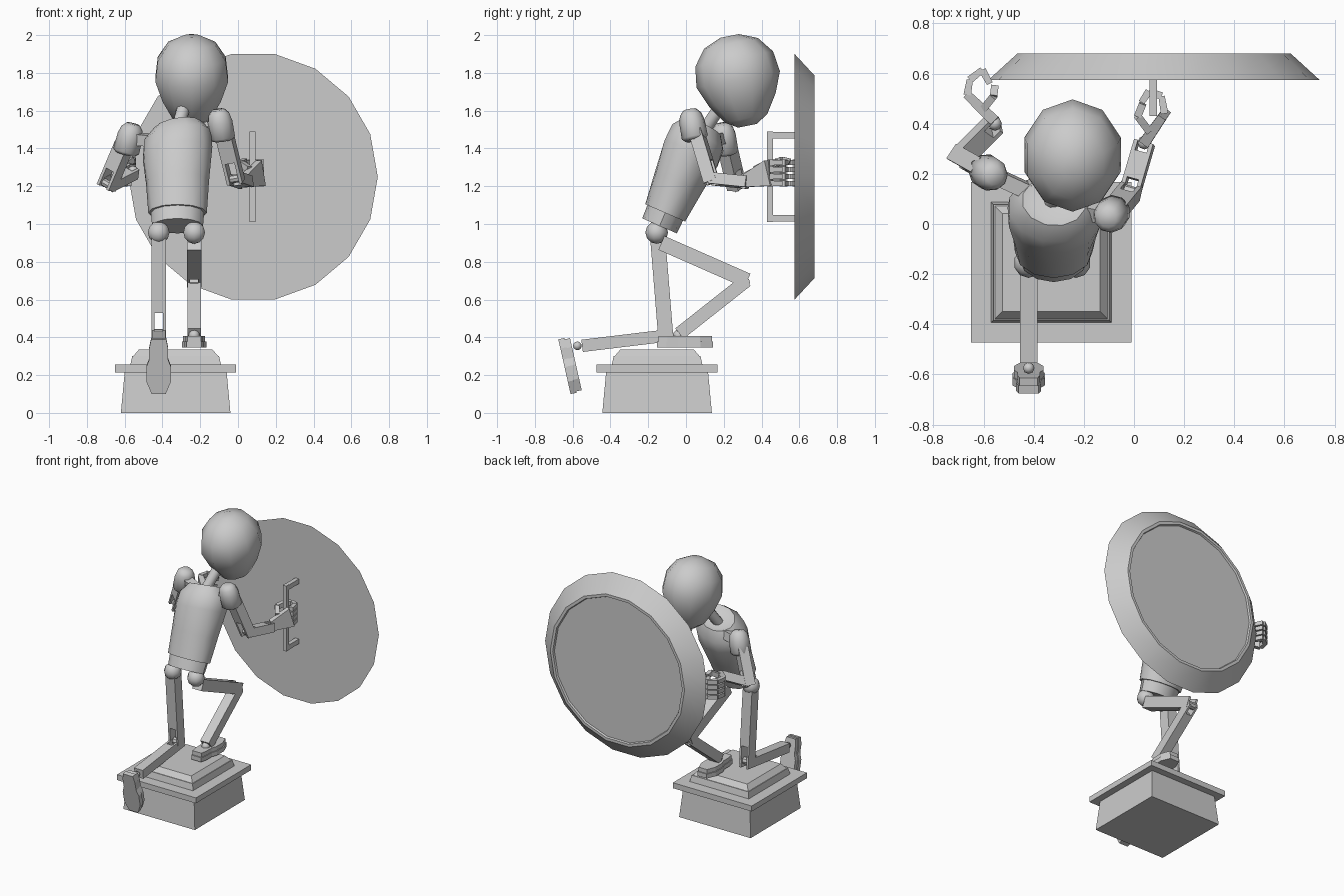
import bpy, bmesh
from math import sin, cos, pi, radians
from mathutils import Vector as V, Matrix

if "Cube" in bpy.data.objects:
    bpy.data.objects.remove(bpy.data.objects["Cube"])

X, Y, Z = V((1, 0, 0)), V((0, 1, 0)), V((0, 0, 1))


def frame(p, q, side=X):
    """Matrix at p whose local z points to q and local x lies near side."""
    p, q = V(p), V(q)
    z = (q - p).normalized()
    y = z.cross(side).normalized()
    m = Matrix((y.cross(z), y, z)).transposed().to_4x4()
    m.translation = p
    return m


def ring(rx, ry, h, n=4, phase=0, yaw=0, cx=0, cy=0, roll=0):
    pts = []
    for i in range(n):
        a = 2 * pi * i / n + phase
        x, y = rx * cos(a), ry * sin(a)
        c, s = cos(yaw), sin(yaw)
        pts.append(V((cx + x * c - y * s, cy + x * s + y * c, h + roll * x)))
    return pts


def rect(w, d, h, cx=0, cy=0):
    k = 2 ** 0.5 / 2
    return ring(w * k, d * k, h, 4, pi / 4, cx=cx, cy=cy)


def loft(bm, m, rings):
    vs = [[bm.verts.new(m @ p) for p in r] for r in rings]
    n = len(vs[0])
    for a, b in zip(vs, vs[1:]):
        for i in range(n):
            j = (i + 1) % n
            bm.faces.new((a[i], a[j], b[j], b[i]))
    bm.faces.new(vs[0][::-1])
    bm.faces.new(vs[-1])


def make(name, bm, smooth=0):
    bmesh.ops.recalc_face_normals(bm, faces=bm.faces)
    me = bpy.data.meshes.new(name)
    bm.to_mesh(me)
    bm.free()
    ob = bpy.data.objects.new(name, me)
    bpy.context.collection.objects.link(ob)
    if smooth:
        bpy.ops.object.select_all(action='DESELECT')
        ob.select_set(True)
        bpy.context.view_layer.objects.active = ob
        bpy.ops.object.shade_smooth_by_angle(angle=radians(smooth))


def solid(name, m, rings, smooth=0):
    bm = bmesh.new()
    loft(bm, m, rings)
    make(name, bm, smooth)


def bar(bm, p, q, w, d, side=X, w2=None, d2=None):
    loft(bm, frame(p, q, side), [rect(w, d, 0), rect(w2 or w, d2 or d, (V(q) - V(p)).length)])


def limb(name, p, q, w, d, side=X, f0=0.0, f1=1.0):
    """Box limb, solid between f0 and f1, with two prongs beyond either end."""
    bm = bmesh.new()
    m, L, t = frame(p, q, side), (V(q) - V(p)).length, w * 0.2
    loft(bm, m, [rect(w, d, f0 * L), rect(w, d, f1 * L)])
    for a, b in ((0, f0), (f1, 1)):
        if b - a > 0.01:
            for s in (-1, 1):
                c = s * (w - t) / 2
                loft(bm, m, [rect(t, d, a * L, c), rect(t, d, b * L, c)])
    make(name, bm)


def ball(name, c, r, n=10):
    bm = bmesh.new()
    bmesh.ops.create_uvsphere(bm, u_segments=n, v_segments=6, radius=r, matrix=Matrix.Translation(c))
    make(name, bm, 60)


def peg(name, c, axis, half, r=0.02):
    c, axis = V(c), V(axis).normalized()
    solid(name, frame(c - axis * half, c + axis * half, Z), [ring(r, r, h, 8) for h in (0, 2 * half)], 30)


# Stepped plinth
for name, w0, w1, z0, z1 in (("plinth_base", .58, .54, 0, .215), ("plinth_slab", .64, .64, .215, .255),
                             ("plinth_step", .48, .46, .255, .30), ("plinth_top", .45, .39, .30, .335)):
    solid(name, Matrix.Translation((-.33, -.153, 0)), [rect(w0, w0, z0), rect(w1, w1, z1)])

# Round shield with recessed face, and its grip
solid("shield", frame((.08, .575, 1.25), (.08, 1, 1.25)),
      [ring(r, r, h, 18) for r, h in ((.66, 0), (.545, .105), (.525, .105), (.52, .092))], 20)
bm = bmesh.new()
bar(bm, (.077, .445, 1.01), (.077, .445, 1.49), .03, .03)
for z in (1.03, 1.47):
    bar(bm, (.077, .45, z), (.077, .58, z), .03, .035)
make("shield_grip", bm)

# Torso: leaning pelvis and twisted chest
T = frame((-.32, -.14, .99), (-.32, .09, 1.52))
# local y points to the back-down side here, so the twist is taken about the lean axis
solid("pelvis", T, [ring(.135, .1, 0, 12), ring(.145, .105, .13, 12)], 40)
tw = radians(-18)
solid("chest", T, [ring(.155, .115, .075, 12), ring(.168, .137, .25, 12, yaw=tw * .4),
                   ring(.19, .158, .42, 12, yaw=tw * .8, roll=.08),
                   ring(.185, .15, .51, 12, yaw=tw, roll=.12),
                   ring(.13, .105, .575, 12, yaw=tw, roll=.12),
                   ring(.09, .07, .56, 12, yaw=tw, roll=.12)], 40)

# Neck and egg-shaped head
solid("neck", frame((-.33, .08, 1.47), (-.27, .22, 1.68)), [ring(.035, .035, h, 10) for h in (0, .25)], 40)
solid("head", frame((-.245, .325, 1.52), (-.245, .23, 2.0)),
      [ring(r * .9, r, h, 10, pi / 10) for r, h in
       ((.05, 0), (.115, .04), (.18, .14), (.225, .25), (.21, .36), (.145, .445), (.05, .485))], 60)

# Legs: one kneeling, one stepping forward
LX, RX = -.42, -.232
ball("hip_left", (LX, -.155, .955), .06)
ball("hip_right", (RX, -.155, .955), .06)
limb("thigh_left", (LX, -.15, .93), (LX, -.107, .40), .075, .08, f1=.75)
limb("shin_left", (LX, -.07, .413), (LX, -.55, .355), .07, .065, f0=.25)
limb("thigh_right", (RX, -.13, .90), (RX, .325, .70), .075, .08, f1=.78)
limb("shin_right", (RX, .32, .70), (RX, -.035, .42), .07, .07, f0=.15)
peg("knee_left", (LX, -.105, .42), X, .035, .025)
peg("knee_right", (RX, .315, .69), X, .035, .025)
ball("ankle_left", (LX, -.575, .355), .023, 8)
ball("ankle_right", (RX, -.04, .41), .03, 8)

# Feet: sole plus upper, heel to toe outline
half = ((.04, -.15), (.05, -.1), (.05, -.04), (.065, 0), (.065, .08), (.037, .147))
outline = half + tuple((-x, y) for x, y in reversed(half))


def foot(name, centre, fwd):
    fwd = V(fwd).normalized()
    up = X.cross(fwd)
    m = Matrix((X, fwd, up)).transposed().to_4x4()
    m.translation = V(centre)
    bm = bmesh.new()
    for s, h0, h1 in ((1, -.032, 0), (.9, 0, .03)):
        loft(bm, m, [[V((x * s, y * (1 + s) / 2, h)) for x, y in outline] for h in (h0, h1)])
    make(name, bm)


foot("foot_left", (LX, -.612, .25), (0, .065, -.29))
foot("foot_right", (RX, -.003, .378), Y)


# Arms: domed shoulder, forked upper arm and forearm
def arm(side, top, elbow, wrist, inner):
    top, elbow, wrist = V(top), V(elbow), V(wrist)
    d = (elbow - top).normalized()
    hinge = (elbow - top).cross(wrist - elbow).normalized()
    cap = frame(top, top + (d - Z * .6), hinge)
    solid("shoulder_" + side, cap, [ring(r, r, h, 10) for r, h in
          ((.035, 0), (.058, .025), (.068, .065), (.07, .15), (.055, .165))], 50)
    limb("upper_arm_" + side, top + d * .12, elbow + d * .02, .085, .07, hinge, f1=.6)
    limb("forearm_" + side, elbow, wrist, .08, .06, hinge, f0=.25, f1=.8)
    peg("elbow_" + side, elbow, hinge, .042, .022)
    ball("wrist_" + side, wrist, .028, 8)
    c = top + (d - Z * .6).normalized() * .08
    bm = bmesh.new()
    bar(bm, c, inner, .06, .06)
    make("shoulder_joint_" + side, bm)


arm("right", (-.105, .02, 1.605), (-.015, .13, 1.24), (.042, .325, 1.22), (-.22, .06, 1.48))
arm("left", (-.555, .19, 1.53), (-.69, .265, 1.21), (-.555, .40, 1.28), (-.42, .13, 1.44))


# Hands: flat palm, four curled fingers and a thumb
def hand(side, wrist, knuckle, path, thumb):
    bm = bmesh.new()
    wrist, knuckle = V(wrist), V(knuckle)
    bar(bm, wrist, knuckle, .07, .045, Z, .14, .035)
    for i in range(4):
        z = knuckle.z + (i - 1.5) * .037
        pts = [V((x, y, z)) for x, y in [knuckle.xy] + path]
        for a, b in zip(pts, pts[1:]):
            bar(bm, a, b, .03, .03, Z, .027, .025)
    for a, b in zip(thumb, thumb[1:]):
        bar(bm, a, b, .032, .03, Z)
    make("hand_" + side, bm)


hand("right", (.042, .325, 1.23), (.122, .44, 1.27), [(.11, .51), (.06, .53), (.03, .485)],
     [(.06, .37, 1.29), (.015, .43, 1.32), (.035, .48, 1.33)])
hand("left", (-.555, .41, 1.28), (-.665, .515, 1.27), [(-.655, .575), (-.605, .615), (-.575, .56)],
     [(-.60, .46, 1.31), (-.56, .51, 1.34), (-.555, .55, 1.33)])
